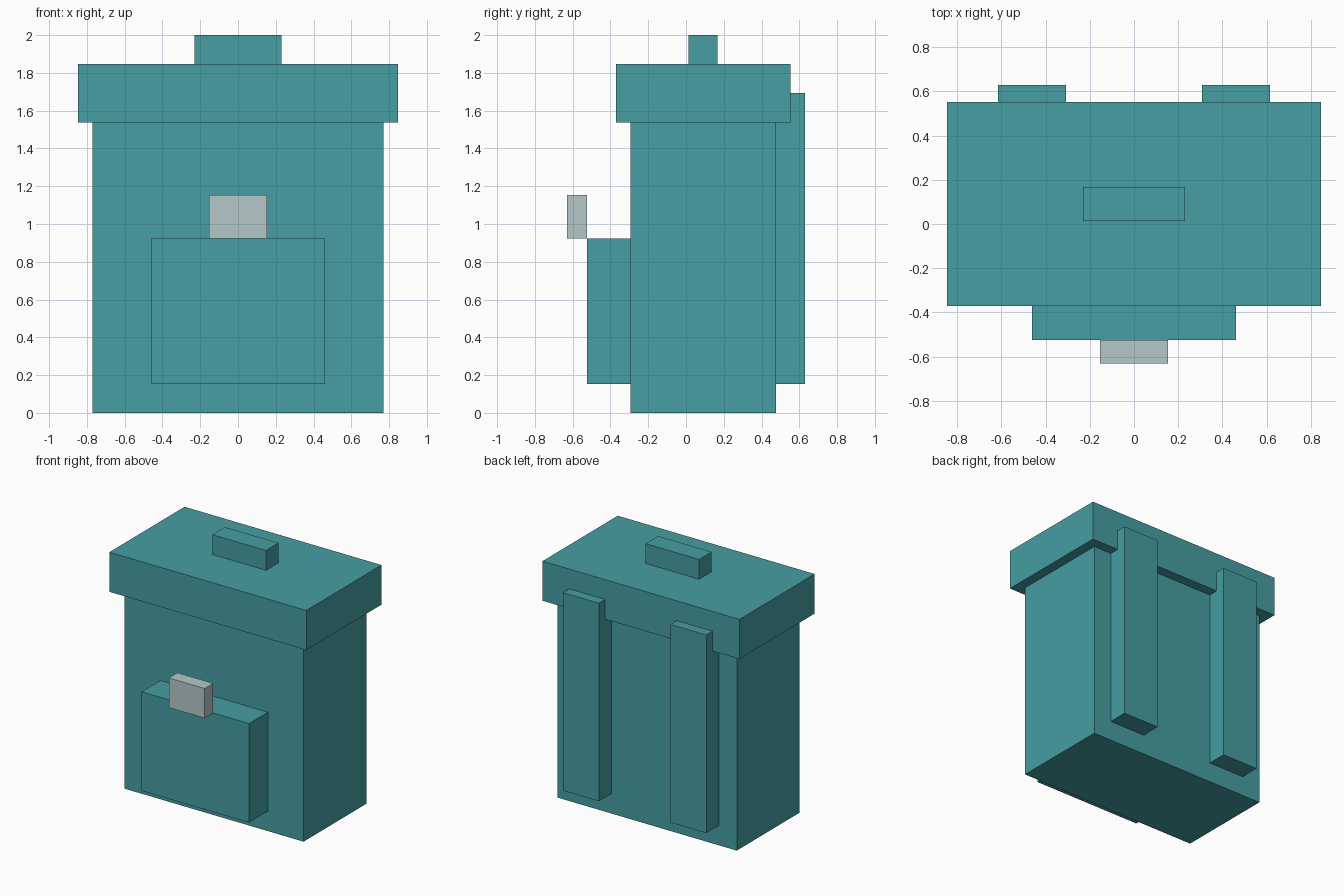
import bpy
import bmesh
from mathutils import Vector

if "Cube" in bpy.data.objects:
    bpy.data.objects.remove(bpy.data.objects["Cube"])


def material(name, rgb):
    m = bpy.data.materials.new(name)
    m.diffuse_color = (*rgb, 1.0)
    m.use_nodes = True
    m.node_tree.nodes["Principled BSDF"].inputs["Base Color"].default_value = m.diffuse_color
    return m


TEAL = material("teal fabric", (0.061, 0.342, 0.362))
SILVER = material("pale grey buckle", (0.462, 0.584, 0.578))

U = 1 / 13      # design unit: the bag is 26 units tall
YC = 0.091      # depth centre of the main body


def box(name, x, y, z, mat=TEAL):
    """Box from (min, max) ranges along each axis."""
    lo, hi = (Vector(c) for c in zip(x, y, z))
    bm = bmesh.new()
    bmesh.ops.create_cube(bm, size=1)
    for v in bm.verts:
        v.co = Vector([lo[i] if v.co[i] < 0 else hi[i] for i in range(3)])
    mesh = bpy.data.meshes.new(name)
    bm.to_mesh(mesh)
    bm.free()
    mesh.materials.append(mat)
    obj = bpy.data.objects.new(name, mesh)
    bpy.context.collection.objects.link(obj)
    return obj


def mid(half):
    return (-half * U, half * U)


front, back = YC - 5 * U, YC + 5 * U
pocket_front = front - 3 * U

# Main bag, overhanging lid and carry handle
box("bag_body", mid(10), (front, back), (0, 20 * U))
box("lid", mid(11), (YC - 6 * U, YC + 6 * U), (20 * U, 24 * U))
box("top_handle", mid(3), (YC - U, YC + U), (24 * U, 26 * U))

# Front pocket with its buckle
box("front_pocket", mid(6), (pocket_front, front), (2 * U, 12 * U))
box("buckle", mid(2), (-0.63, pocket_front), (12 * U, 15 * U), SILVER)

# Pair of shoulder straps on the back
for side, x in (("left", (-8 * U, -4 * U)), ("right", (4 * U, 8 * U))):
    box(side + "_shoulder_strap", x, (back, back + 2 * U), (2 * U, 22 * U))
